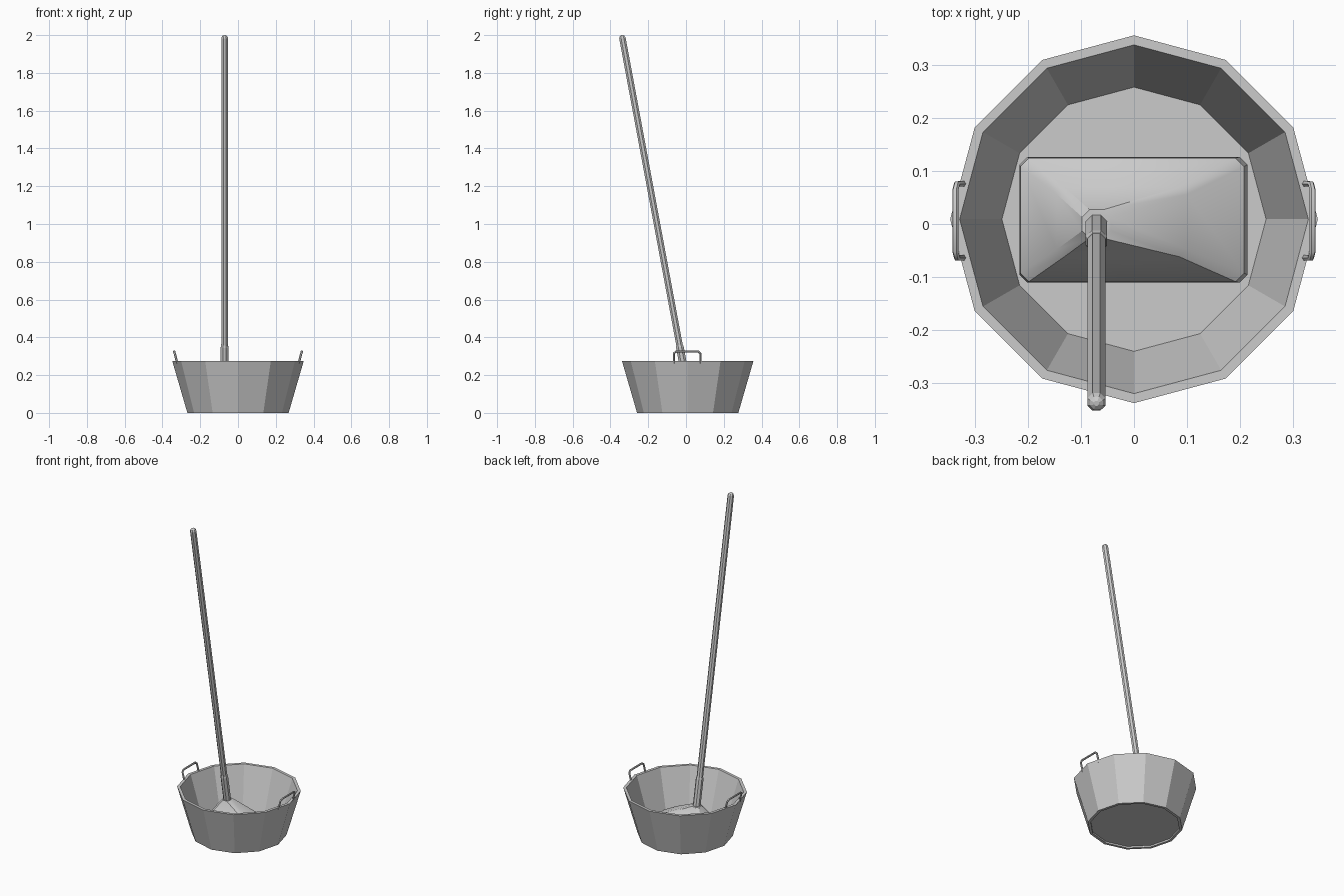
import bpy, bmesh, math
from mathutils import Vector

if "Cube" in bpy.data.objects:
    bpy.data.objects.remove(bpy.data.objects["Cube"])


def finish(name, bm, smooth=None):
    bmesh.ops.recalc_face_normals(bm, faces=bm.faces)
    me = bpy.data.meshes.new(name)
    bm.to_mesh(me)
    bm.free()
    ob = bpy.data.objects.new(name, me)
    bpy.context.collection.objects.link(ob)
    if smooth:
        bpy.ops.object.select_all(action='DESELECT')
        ob.select_set(True)
        bpy.context.view_layer.objects.active = ob
        bpy.ops.object.shade_smooth_by_angle(angle=math.radians(smooth))
    return ob


def loft(name, rings, smooth=None):
    """Skin equal-length rings of points and cap both ends."""
    bm = bmesh.new()
    loops = [[bm.verts.new(p) for p in ring] for ring in rings]
    n = len(loops[0])
    for a, b in zip(loops, loops[1:]):
        for i in range(n):
            j = (i + 1) % n
            bm.faces.new((a[i], a[j], b[j], b[i]))
    bm.faces.new(loops[0])
    bm.faces.new(loops[-1])
    return finish(name, bm, smooth)


def circle(r, z, n, turn=0.0):
    return [(r * math.cos(turn + math.tau * i / n),
             r * math.sin(turn + math.tau * i / n), z) for i in range(n)]


def chamfered(x0, x1, y0, y1, z, c):
    return [(x1, y0 + c, z), (x1, y1 - c, z), (x1 - c, y1, z), (x0 + c, y1, z),
            (x0, y1 - c, z), (x0, y0 + c, z), (x0 + c, y0, z), (x1 - c, y0, z)]


# Twelve-sided tub with a thick wall and recessed underside
tub_profile = [(0.252, 0.01), (0.252, 0.0), (0.268, 0.0), (0.348, 0.275),
               (0.33, 0.275), (0.25, 0.02)]
tub = loft("tub", [circle(r, z, 12) for r, z in tub_profile])
tub.location.y = 0.009

# Wire carrying handles, leaning outward
bar = [(0.321, -0.064, 0.262), (0.335, -0.064, 0.315), (0.338, -0.052, 0.325),
       (0.338, 0.064, 0.325), (0.335, 0.076, 0.315), (0.321, 0.076, 0.262)]
for side, label in ((1, "right"), (-1, "left")):
    pts = [Vector((side * x, y, z)) for x, y, z in bar]
    across = Vector((side * 0.967, 0, -0.255))
    rings = []
    for i, p in enumerate(pts):
        d_in = (p - pts[max(i - 1, 0)]).normalized()
        d_out = (pts[min(i + 1, len(pts) - 1)] - p).normalized()
        up = (d_in + d_out).normalized().cross(across).normalized()
        rings.append([p + 0.006 * (math.cos(k * math.tau / 6) * across
                                   + math.sin(k * math.tau / 6) * up)
                      for k in range(6)])
    loft(label + "_carry_handle", rings, 50)

# Mop head: rectangular pad rising to an off-centre peak
loft("mop_head", [
    chamfered(-0.212, 0.21, -0.108, 0.124, 0.02, 0.015),
    chamfered(-0.217, 0.215, -0.111, 0.127, 0.03, 0.015),
    chamfered(-0.215, 0.208, -0.109, 0.125, 0.06, 0.016),
    chamfered(-0.146, 0.10, -0.062, 0.07, 0.125, 0.014),
    chamfered(-0.098, -0.044, -0.027, 0.027, 0.195, 0.014),
], 35)

# Socket and pole share one tilted axis
tilt = math.atan(0.186)
pole_parts = {
    "pole_socket": [(0.022, -0.03), (0.022, 0.165), (0.019, 0.178)],
    "mop_pole": [(0.0185, 0.15), (0.0185, 1.83), (0.013, 1.841), (0.005, 1.846)],
}
for name, profile in pole_parts.items():
    ob = loft(name, [circle(r, z, 8, math.pi / 8) for r, z in profile])
    ob.location = (-0.071, -0.002, 0.185)
    ob.rotation_euler.x = tilt
